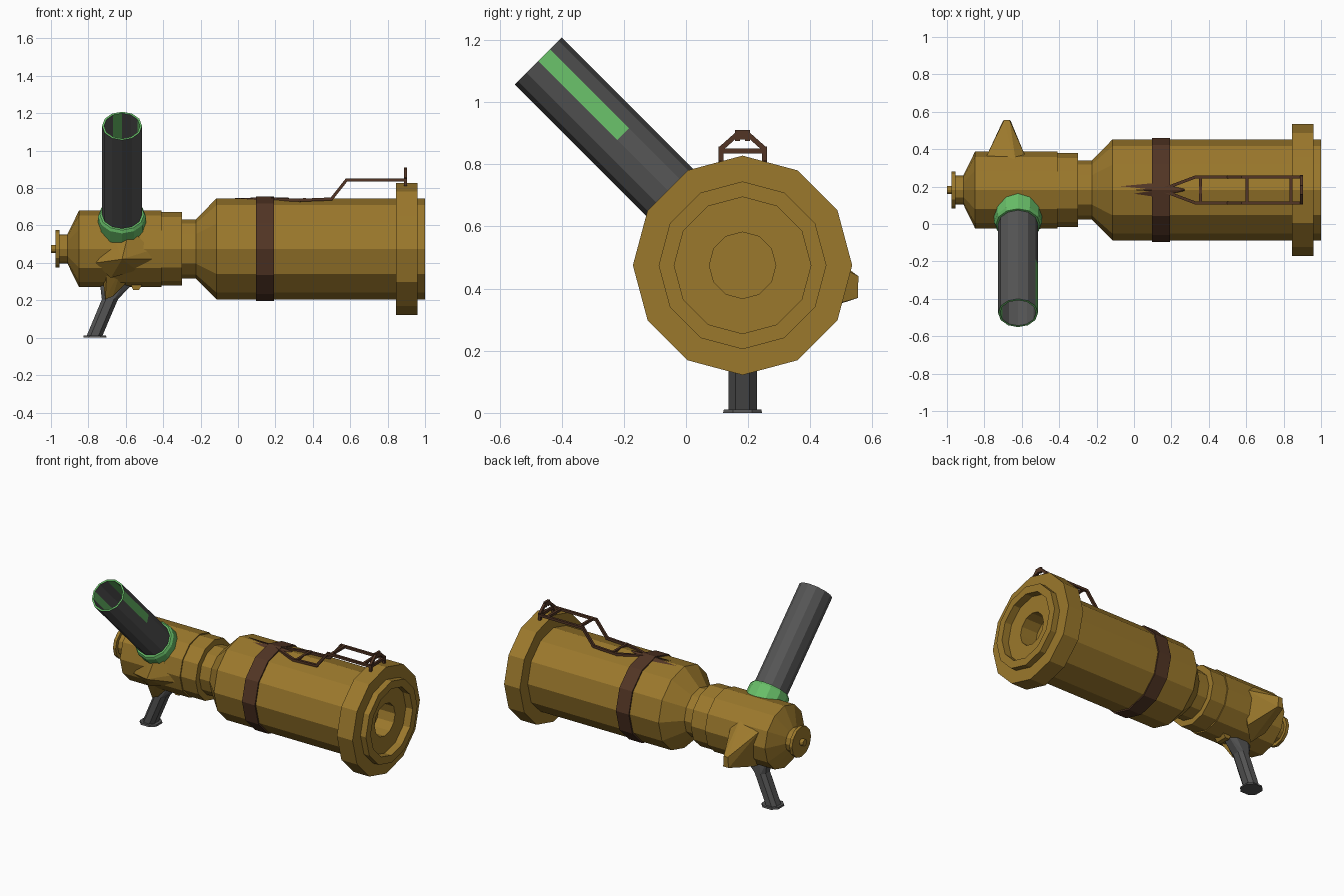
import bpy, bmesh, math
from mathutils import Vector, Matrix

if "Cube" in bpy.data.objects:
    bpy.data.objects.remove(bpy.data.objects["Cube"])

CY, CZ = 0.182, 0.475          # main barrel axis


def material(name, col):
    m = bpy.data.materials.new(name)
    m.diffuse_color = (*col, 1)
    m.use_nodes = True
    m.node_tree.nodes["Principled BSDF"].inputs["Base Color"].default_value = m.diffuse_color
    return m


MUSTARD = material("mustard", (0.33, 0.19, 0.025))
BROWN = material("dark_brown", (0.085, 0.036, 0.018))
GREY = material("dark_grey", (0.09, 0.09, 0.09))
GREEN = material("green", (0.14, 0.52, 0.14))


def finish(name, bm, *mats):
    bmesh.ops.recalc_face_normals(bm, faces=bm.faces)
    me = bpy.data.meshes.new(name)
    bm.to_mesh(me)
    bm.free()
    for m in mats:
        me.materials.append(m)
    ob = bpy.data.objects.new(name, me)
    bpy.context.collection.objects.link(ob)
    return ob


def lathe(name, profile, frame, mats, n=12, closed=False, paint=None):
    """Revolve (distance, radius) pairs about the frame's z axis."""
    bm = bmesh.new()
    rings = [[bm.verts.new(frame @ Vector((r * math.cos(k * math.tau / n),
                                           r * math.sin(k * math.tau / n), d)))
              for k in range(n)] for d, r in profile]
    pairs = list(zip(rings, rings[1:]))
    if closed:
        pairs.append((rings[-1], rings[0]))
    for i, (a, b) in enumerate(pairs):
        for k in range(n):
            j = (k + 1) % n
            f = bm.faces.new((a[k], a[j], b[j], b[k]))
            if paint and paint(i, k):
                f.material_index = 1
    if not closed:
        bm.faces.new(rings[0])
        bm.faces.new(rings[-1])
    return finish(name, bm, *mats)


def hull(name, pts, mat):
    bm = bmesh.new()
    for p in pts:
        bm.verts.new(p)
    bmesh.ops.convex_hull(bm, input=bm.verts)
    bmesh.ops.delete(bm, geom=[v for v in bm.verts if not v.link_faces], context='VERTS')
    return finish(name, bm, mat)


def bars(name, segments, mat, w=0.016):
    """Square rods between pairs of points, joined in one object."""
    bm = bmesh.new()
    for a, b in segments:
        a, b = Vector(a), Vector(b)
        d = b - a
        rot = d.to_track_quat('Z', 'Y').to_matrix().to_4x4()
        mtx = Matrix.Translation((a + b) / 2) @ rot @ Matrix.Diagonal((w, w, d.length + w * 0.6, 1))
        bmesh.ops.create_cube(bm, size=1, matrix=mtx)
    return finish(name, bm, mat)


def octagon(cx, z, hx, hy):
    return [(cx + sx * hx * u, CY + sy * hy * v, z)
            for sx in (-1, 1) for sy in (-1, 1) for u, v in ((1, .5), (.5, 1))]


def frame(x_axis, y_axis, z_axis, origin):
    m = Matrix((x_axis, y_axis, z_axis)).transposed().to_4x4()
    m.translation = origin
    return m


s = math.sqrt(0.5)
AXIS = frame((0, 0, 1), (0, -1, 0), (1, 0, 0), (0, CY, CZ))
TILT = frame((1, 0, 0), (0, s, s), (0, -s, s), (-0.62, CY, CZ))

# barrel: rear knob, receiver, neck, thick tube, muzzle flange and stepped bore
lathe("barrel", [(-1.0, .022), (-.975, .022), (-.975, .1), (-.955, .1), (-.955, .078),
                 (-.912, .078), (-.85, .205), (-.41, .205), (-.41, .197), (-.3, .197),
                 (-.3, .158), (-.225, .158), (-.115, .27), (.845, .27), (.845, .353),
                 (.96, .353), (.96, .27), (1.0, .27), (1.0, .22), (.95, .22),
                 (.95, .107), (.83, .107)], AXIS, [MUSTARD])

# strap around the thick tube
lathe("strap", [(.097, .26), (.097, .279), (.192, .279), (.192, .26)], AXIS, [BROWN], closed=True)

# slanted hollow loading tube with green rim and green window strips
lathe("loading_tube", [(.12, .107), (.57, .107), (.93, .107), (.93, .096), (.57, .096), (.22, .096), (.22, .001)],
      TILT, [GREY, GREEN],
      paint=lambda i, k: i == 2 or (i in (1, 3) and k == 0) or (i == 3 and k in (3, 6)))
lathe("tube_collar", [(.15, .1), (.15, .128), (.245, .128), (.26, .118), (.26, .1)], TILT, [GREEN], closed=True)

# side fin at the back and faceted saddle below the loading tube
hull("side_fin", [(-.70, .553, .37), (-.66, .553, .37), (-.695, .555, .44), (-.665, .555, .44),
                  (-.79, .22, .66), (-.62, .25, .66), (-.79, .36, .56), (-.58, .36, .54),
                  (-.74, .34, .31), (-.60, .34, .31), (-.70, .25, .27)], MUSTARD)
hull("front_saddle", [(-.66, -.01, .53), (-.58, -.02, .585), (-.46, -.01, .47), (-.46, -.01, .42),
                      (-.76, -.01, .40), (-.62, -.07, .42), (-.54, .02, .36), (-.68, .04, .32),
                      (-.6, .1, .45)], MUSTARD)
hull("saddle_tip", [(-.71, .115, .205), (-.67, .115, .22), (-.72, .1, .29), (-.6, .1, .29),
                    (-.62, .03, .38), (-.70, .03, .36), (-.65, .18, .3)], MUSTARD)
hull("rear_stub", [(-.56, .14, .255), (-.53, .14, .255), (-.56, .22, .255), (-.53, .22, .255),
                   (-.58, .14, .3), (-.5, .14, .3), (-.58, .22, .3), (-.5, .22, .3)], MUSTARD)

# grip: flared top, slanted shaft, foot plate
hull("grip_shaft", octagon(-.768, .008, .042, .046) + octagon(-.685, .205, .043, .046), GREY)
hull("grip_flare", octagon(-.685, .205, .043, .046) + octagon(-.65, .29, .088, .046), GREY)
hull("grip_foot", octagon(-.765, 0, .062, .063) + octagon(-.765, .011, .06, .06), GREY)

# sight: twin rails rising from the barrel, cross bars and spiked end frame
segs = []
for side in (-1, 1):
    y = CY + side * 0.07
    path = [(.17, CY + side * .01, .742), (.33, y, .735), (.50, y, .742), (.58, y, .843), (.90, y, .843)]
    segs += list(zip(path, path[1:]))
    segs += [((.895, y, .815), (.895, y, .852)),
             ((.895, y, .85), (.895, CY + side * .016, .898)),
             ((.895, CY + side * .016, .88), (.895, CY + side * .016, .905))]
for x, z in ((.355, .74), (.605, .843), (.84, .843), (.895, .843)):
    segs.append(((x, CY - .07, z), (x, CY + .07, z)))
segs.append(((.895, CY, .885), (.895, CY, .905)))
bars("sight_frame", segs, BROWN)

# pointed root of the sight lying on the barrel
for i, (x0, off) in enumerate(((-.07, .02), (0.0, -.02), (-.03, 0))):
    hull(f"sight_root_{i + 1}", [(x0, CY + off, .744), (.12, CY + off - .018, .735), (.12, CY + off + .018, .735),
                                 (.12, CY, .75), (.27, CY, .75), (.27, CY - .012, .735), (.27, CY + .012, .735)], BROWN)
